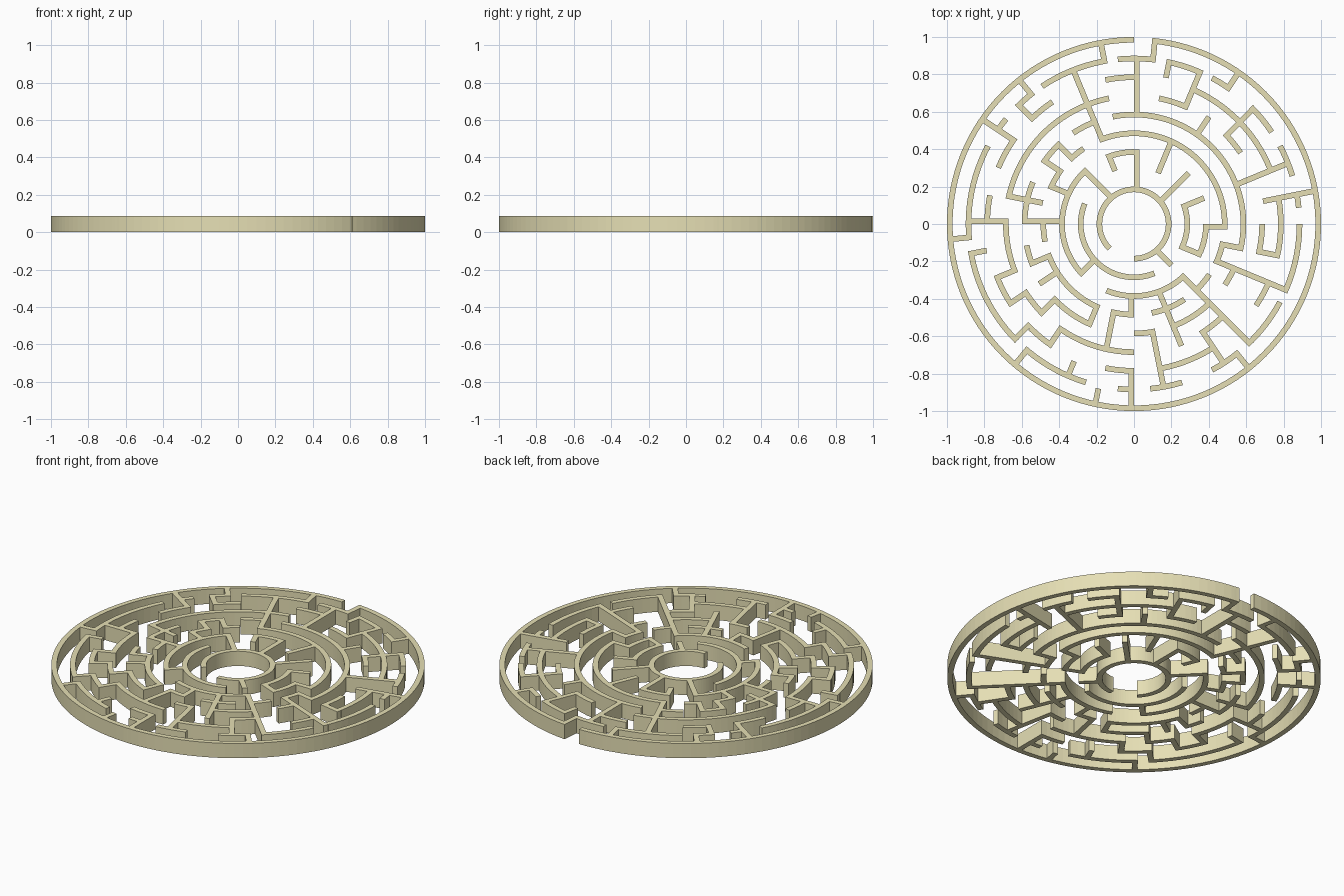
import bpy, bmesh, math

if "Cube" in bpy.data.objects:
    bpy.data.objects.remove(bpy.data.objects["Cube"])

STEP = math.tau / 64      # outer lane has 64 cells
WALL, HEIGHT = 0.03, 0.087
arcs, spokes = {}, []


def ring(n, *spans):
    """Curved walls with outer radius n/10, spans in 1/64 turns, counter-clockwise."""
    arcs[n] = spans


def spoke(n0, n1, *cells):
    """Straight walls from ring n0 out to ring n1 at the given cell lines."""
    spokes.extend((c, n0, n1) for c in cells)


# curved walls, from the centre outward
ring(2, (48, 104))
ring(3, (28, 52), (60, 68))
ring(4, (16, 20), (24, 40), (44, 56), (60, 64))
ring(5, (0, 20), (22, 24), (26, 28), (32, 34), (36, 44), (46, 48), (50, 54), (56, 58), (60, 62))
ring(6, (62, 82), (20, 22), (24, 26), (28, 32), (34, 36), (40, 44), (48, 50), (52, 56), (58, 60))
ring(7, (6, 8), (12, 14), (18, 30), (32, 36), (38, 40), (42, 48), (54, 56), (62, 64))
ring(8, (4, 12), (16, 18), (22, 24), (26, 28), (30, 32), (36, 38), (40, 42), (46, 48),
     (50, 54), (58, 60), (62, 66))
ring(9, (1, 2), (3, 5), (6, 8), (10, 11), (12, 14), (15, 17), (18, 22), (23, 24), (25, 26),
     (27, 33), (34, 40), (41, 45), (47, 48), (49, 51), (53, 55), (56, 59), (60, 64))
ring(10, (16, 79))

# straight walls, grouped by the lanes they cross
spoke(2, 3, 56)
spoke(2, 4, 8, 16, 24)
spoke(3, 4, 4, 20, 40, 60)
spoke(3, 5, 12)
spoke(4, 5, 0, 28, 48)
spoke(4, 6, 32)
spoke(4, 7, 52)
spoke(4, 9, 56)
spoke(5, 6, 24, 26, 36, 38, 44, 62)
spoke(5, 7, 30, 46)
spoke(5, 9, 20, 60)
spoke(6, 7, 10, 40)
spoke(6, 9, 4, 16, 50)
spoke(7, 8, 36, 38, 42, 62)
spoke(7, 9, 8, 12, 32, 54)
spoke(7, 10, 2)
spoke(8, 9, 14, 24, 34, 40, 44)
spoke(8, 10, 26, 48)
spoke(9, 10, 10, 15, 18, 23, 33, 41, 46, 55)


def sweep(bm, sections, closed=False):
    """Solid wall through (inner point, outer point) pairs."""
    loops = []
    for a, b in sections:
        loops.append([bm.verts.new((*p, z)) for p, z in
                      ((a, 0), (b, 0), (b, HEIGHT), (a, HEIGHT))])
    for s, t in zip(loops, loops[1:]):
        for k in range(4):
            m = (k + 1) % 4
            bm.faces.new((s[k], s[m], t[m], t[k]))
    bm.faces.new(loops[0][::-1])
    bm.faces.new(loops[-1])


def on_ring(n, c):
    return any(a <= c + w <= b for a, b in arcs[n] for w in (0, 64))


def polar(r, a):
    return (r * math.cos(a), r * math.sin(a))


def finish(bm, name):
    bmesh.ops.recalc_face_normals(bm, faces=bm.faces)
    mesh = bpy.data.meshes.new(name)
    bm.to_mesh(mesh)
    bm.free()
    mesh.materials.append(mat)
    obj = bpy.data.objects.new(name, mesh)
    bpy.context.collection.objects.link(obj)


mat = bpy.data.materials.new("khaki")
mat.diffuse_color = (0.79, 0.74, 0.46, 1)
mat.use_nodes = True
mat.node_tree.nodes["Principled BSDF"].inputs["Base Color"].default_value = mat.diffuse_color

# one object per ring of curved walls
for n, spans in arcs.items():
    bm = bmesh.new()
    for a, b in spans:
        count = 2 * (b - a)
        angles = [(a + (b - a) * i / count) * STEP for i in range(count + 1)]
        sweep(bm, [(polar(n / 10 - WALL, t), polar(n / 10, t)) for t in angles])
    finish(bm, f"ring_wall_{n}")

# straight walls lie on the clockwise side of their cell line
bm = bmesh.new()
for c, n0, n1 in spokes:
    t = c * STEP
    ct, st = math.cos(t), math.sin(t)
    r0 = n0 / 10 - (WALL if on_ring(n0, c) else 0)
    # stop just inside the curve of the outer ring
    r1 = math.sqrt((n1 / 10) ** 2 - WALL ** 2)
    ends = [((r * ct, r * st), (r * ct + WALL * st, r * st - WALL * ct)) for r in (r0, r1)]
    sweep(bm, ends)
finish(bm, "straight_walls")
